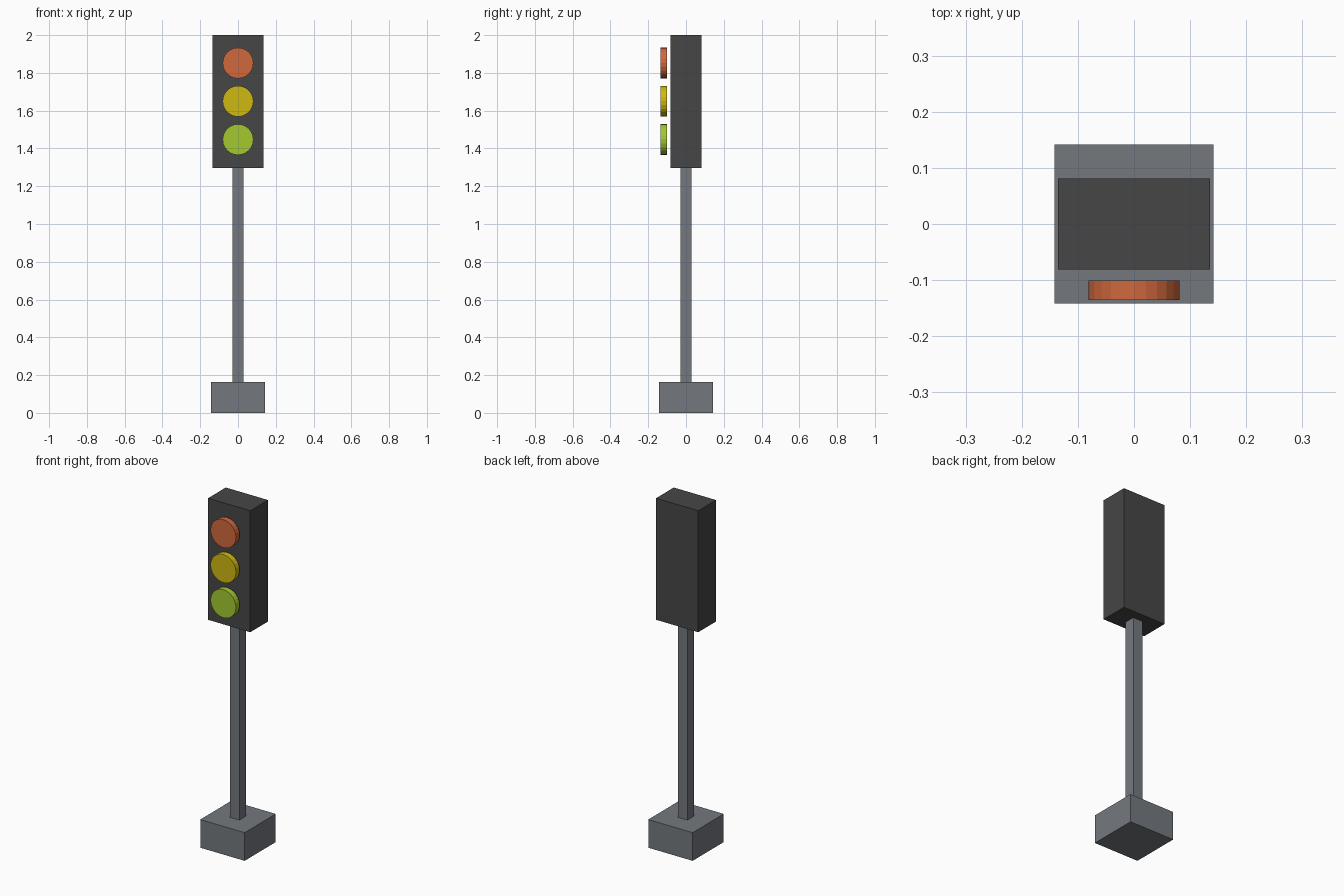
import bpy
import math

if "Cube" in bpy.data.objects:
    bpy.data.objects.remove(bpy.data.objects["Cube"], do_unlink=True)


def linear(c):
    c /= 255
    return c / 12.92 if c <= 0.04045 else ((c + 0.055) / 1.055) ** 2.4


def material(name, *rgb):
    color = [linear(c) for c in rgb] + [1]
    mat = bpy.data.materials.new(name)
    mat.use_nodes = True
    mat.diffuse_color = color
    bsdf = mat.node_tree.nodes["Principled BSDF"]
    bsdf.inputs["Base Color"].default_value = color
    bsdf.inputs["Roughness"].default_value = 0.8
    return mat


def finish(name, mat):
    obj = bpy.context.object
    obj.name = name
    obj.data.materials.append(mat)
    return obj


def box(name, half_x, half_y, bottom, top, mat):
    bpy.ops.mesh.primitive_cube_add(size=2, location=(0, 0, (bottom + top) / 2))
    obj = finish(name, mat)
    obj.scale = (half_x, half_y, (top - bottom) / 2)
    bpy.ops.object.transform_apply(location=False, rotation=False, scale=True)


def lamp(name, height, mat):
    bpy.ops.mesh.primitive_cylinder_add(
        vertices=24, radius=0.0815, depth=0.034,
        location=(0, -0.118, height), rotation=(math.pi / 2, 0, 0))
    finish(name, mat)


steel = material("steel grey", 116, 121, 126)
charcoal = material("charcoal", 70, 70, 70)

# Foot, post and lamp housing
box("base_block", 0.142, 0.142, 0, 0.163, steel)
box("post", 0.03, 0.03, 0.163, 1.3, steel)
box("lamp_housing", 0.135, 0.081, 1.297, 2, charcoal)

# Three discs standing just in front of the housing
lamp("red_lamp", 1.852, material("signal red", 208, 104, 61))
lamp("yellow_lamp", 1.65, material("signal yellow", 206, 185, 17))
lamp("green_lamp", 1.447, material("signal green", 164, 200, 48))
